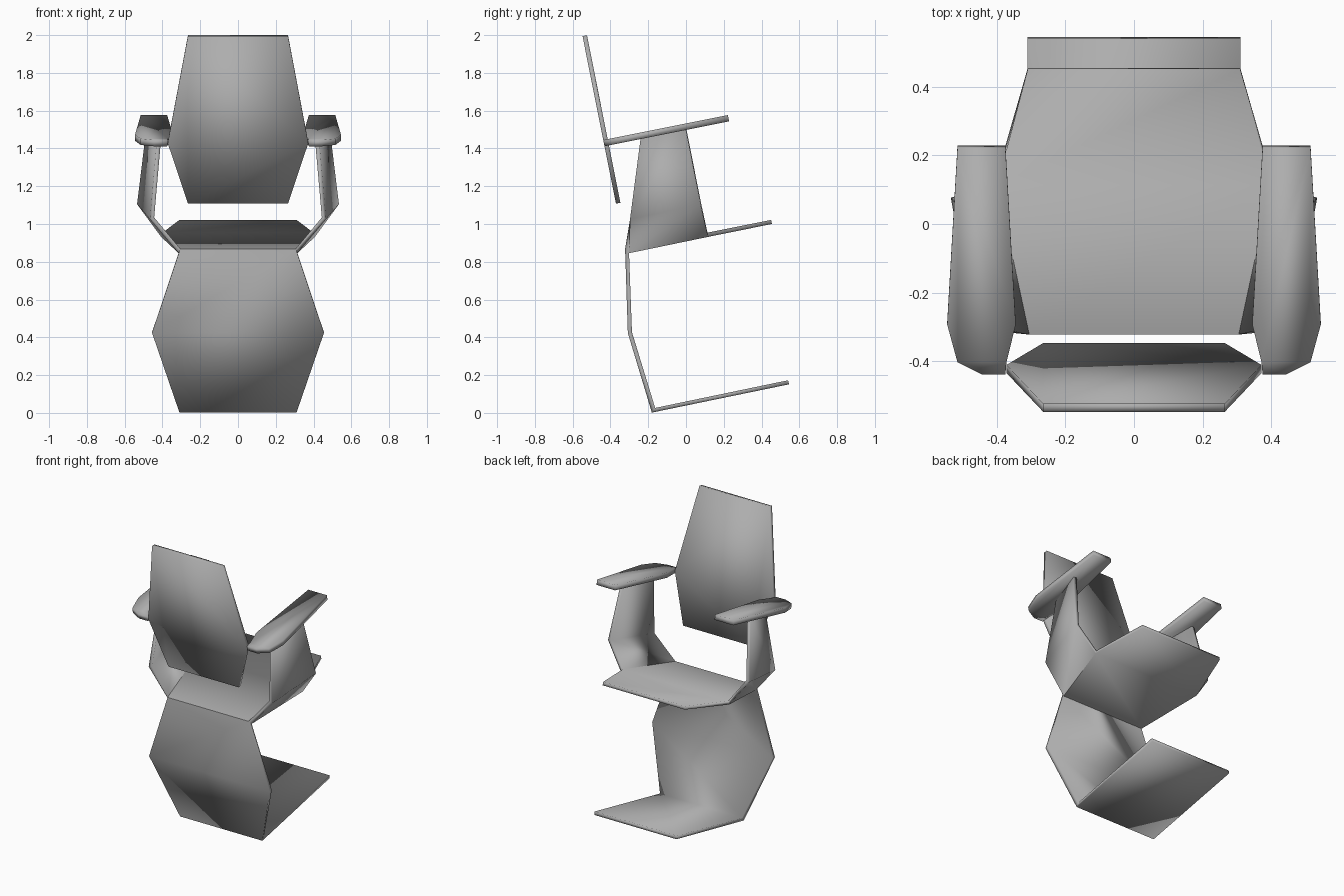
import bpy
import bmesh
import math

if "Cube" in bpy.data.objects:
    bpy.data.objects.remove(bpy.data.objects["Cube"], do_unlink=True)

SLOPE = 0.2  # shared tilt of foot, seat and armrests

grey = bpy.data.materials.new("plain_grey")
grey.use_nodes = True
colour = (0.42, 0.42, 0.42, 1)
grey.diffuse_color = colour
grey.node_tree.nodes["Principled BSDF"].inputs["Base Color"].default_value = colour


def panel_object(name, panels, thickness):
    """Build a thin folded sheet from polygons that share corners."""
    bm = bmesh.new()
    for points in panels:
        bm.faces.new([bm.verts.new(p) for p in points])
    bmesh.ops.remove_doubles(bm, verts=bm.verts, dist=0.0005)
    bmesh.ops.recalc_face_normals(bm, faces=bm.faces)
    mesh = bpy.data.meshes.new(name)
    bm.to_mesh(mesh)
    bm.free()
    mesh.materials.append(grey)
    obj = bpy.data.objects.new(name, mesh)
    bpy.context.collection.objects.link(obj)
    solid = obj.modifiers.new("thickness", 'SOLIDIFY')
    solid.thickness = thickness
    solid.offset = 0
    solid.use_even_offset = True
    bpy.ops.object.select_all(action='DESELECT')
    obj.select_set(True)
    bpy.context.view_layer.objects.active = obj
    bpy.ops.object.shade_smooth_by_angle(angle=math.radians(30))
    return obj


def mirrored(points):
    return [(-x, y, z) for x, y, z in points]


def strip(rows):
    """Quads across the centre line between rows of (half width, y, z)."""
    return [[(-a[0], *a[1:]), a, b, (-b[0], *b[1:])]
            for a, b in zip(rows, rows[1:])]


# Foot, lower back and seat form one folded sheet
seat_back = (0.31, -0.312, 0.857)
seat_side = (0.403, 0.115, 0.943)
rows = [(0.31, 0.543, 0.162), (0.31, -0.172, 0.014), (0.455, -0.297, 0.425),
        seat_back, seat_side, (0.31, 0.453, 1.011)]
panels = strip(rows)

# Arm supports fold up from the seat edges
fold = [(0.455, -0.295, 1.03), (0.523, 0.078, 1.108)]
top = [(0.418, -0.238, 1.452), (0.475, 0.0, 1.502)]
for low, high in (([seat_back, seat_side], fold), (fold, top)):
    side = [low[0], low[1], high[1], high[0]]
    panels += [side, mirrored(side)]
panel_object("seat_shell", panels, 0.022)

# Backrest is a tilted flat hexagon
back_rows = [(0.265, -0.536, 1.997), (0.372, -0.423, 1.43), (0.265, -0.359, 1.11)]
outline = back_rows + mirrored(reversed(back_rows))
panel_object("backrest", [outline], 0.024)

# Armrests
arm_outline = [(0.375, 0.225), (0.515, 0.225), (0.545, -0.29), (0.515, -0.40),
               (0.445, -0.435), (0.375, -0.435), (0.372, -0.40), (0.345, -0.29)]
arm = [(x, y, 1.515 + SLOPE * y) for x, y in arm_outline]
panel_object("left_armrest", [arm], 0.034)
panel_object("right_armrest", [mirrored(arm)], 0.034)
